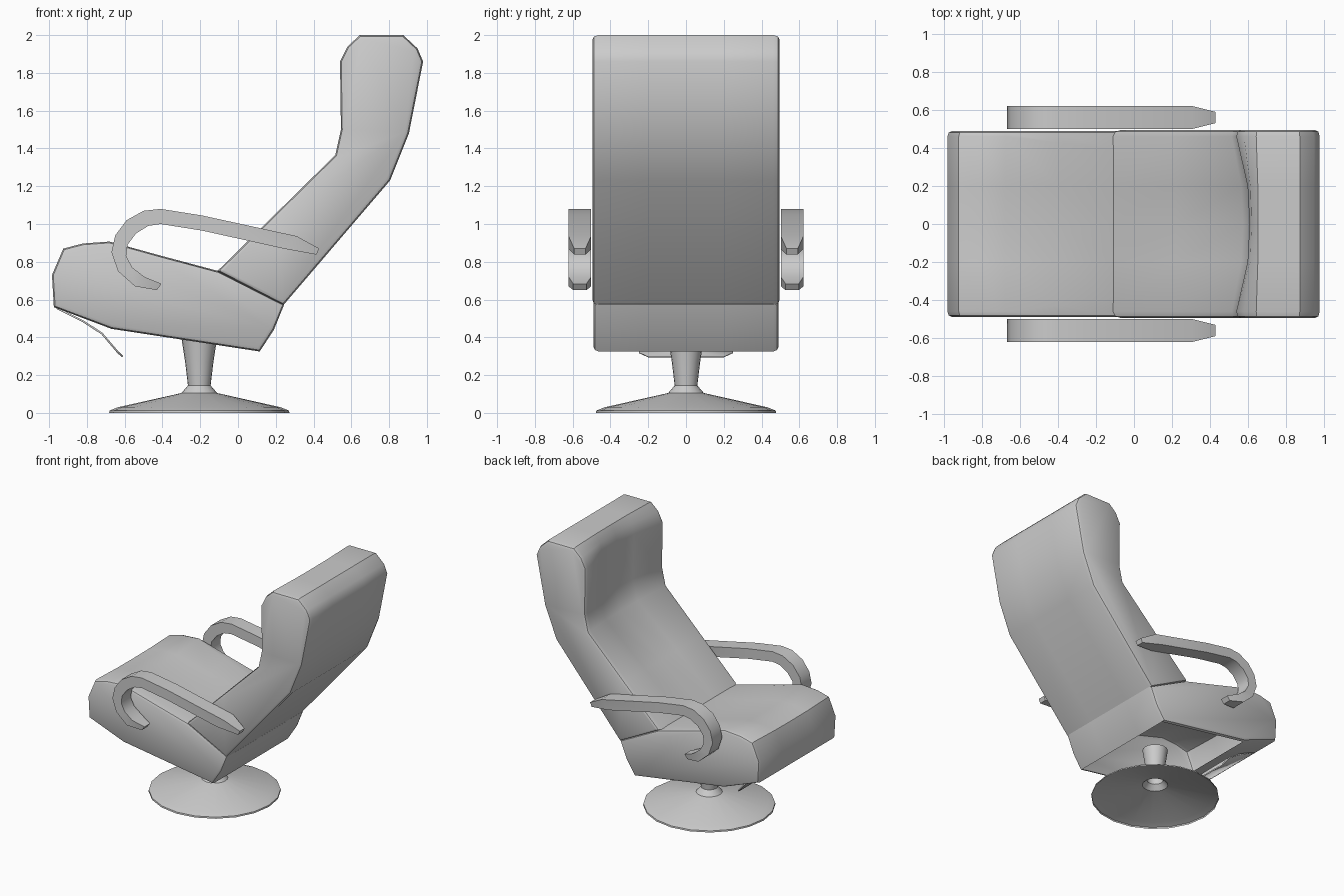
import bpy, bmesh, math
from mathutils import Vector

if "Cube" in bpy.data.objects:
    bpy.data.objects.remove(bpy.data.objects["Cube"])


def finish(name, bm, angle=40, solid=True):
    bmesh.ops.remove_doubles(bm, verts=bm.verts, dist=1e-5)
    if solid:
        bmesh.ops.recalc_face_normals(bm, faces=bm.faces)
    me = bpy.data.meshes.new(name)
    bm.to_mesh(me)
    bm.free()
    me.shade_smooth()
    me.set_sharp_from_angle(angle=math.radians(angle))
    ob = bpy.data.objects.new(name, me)
    bpy.context.collection.objects.link(ob)
    return ob


def inset(pts, d):
    """Move a clockwise or counter-clockwise x/z outline inwards by d."""
    n = len(pts)
    area = sum(pts[i][0] * pts[(i + 1) % n][1] - pts[(i + 1) % n][0] * pts[i][1] for i in range(n))
    s = 1 if area > 0 else -1
    out = []
    for i in range(n):
        p, a, b = (Vector(pts[j % n][:2]) for j in (i, i - 1, i + 1))
        e1, e2 = (p - a).normalized(), (b - p).normalized()
        n1, n2 = Vector((-e1.y, e1.x)) * s, Vector((-e2.y, e2.x)) * s
        m = (n1 + n2) / max(1 + n1.dot(n2), 0.5)
        out.append(p + m * d)
    return out


def cushion(name, pts, half, open_edge=None):
    """Outline points: x, z, seam y, centre dip x, centre dip z."""
    bm = bmesh.new()
    n = len(pts)
    # columns: y (None = seam y), outline inset, dip amount
    side = [(half, .022, 0), (half - .008, .007, 0), (None, 0, 0), (.2, 0, .85)]
    cols = [(c, 1) for c in side] + [((0, 0, 1), 1)] + [(c, -1) for c in reversed(side)]
    loops = []
    for (y, d, dip), sg in cols:
        o = inset(pts, d)
        loops.append([bm.verts.new((o[i].x + p[3] * dip, sg * (p[2] if y is None else y), o[i].y + p[4] * dip))
                      for i, p in enumerate(pts)])
    for k, (a, b) in enumerate(zip(loops, loops[1:])):
        for i in range(n):
            if i == open_edge and 2 <= k <= 5:
                continue
            j = (i + 1) % n
            bm.faces.new((a[i], a[j], b[j], b[i]))
    bm.faces.new(loops[0])
    bm.faces.new(loops[-1])
    return finish(name, bm)


E = .462
# seat: padded shell, open underneath
cushion("seat", [
    (-.975, .56, E, 0, 0), (-.985, .73, E, 0, 0), (-.925, .87, E, 0, -.01), (-.82, .897, E, 0, -.02),
    (-.68, .907, E, 0, -.03), (-.40, .83, .43, 0, -.025), (-.10, .75, .39, 0, 0), (.245, .575, E, 0, 0),
    (.19, .44, E, 0, 0), (.115, .325, E, 0, 0), (-.67, .445, E, 0, 0)], .49, open_edge=9)

# backrest with hollowed headrest
cushion("backrest", [
    (-.11, .75, E, 0, 0), (.24, .57, E, 0, 0), (.805, 1.23, E, 0, 0), (.905, 1.48, E, 0, 0),
    (.98, 1.86, E, 0, 0), (.95, 1.93, E, 0, 0), (.875, 2.0, E, 0, 0), (.645, 2.0, E, .01, 0),
    (.58, 1.94, E, .04, 0), (.54, 1.86, E, .07, 0), (.545, 1.5, E, .075, 0),
    (.515, 1.365, E, .06, -.03), (.20, 1.055, E, .02, -.02)], .495)

# armrests: outer x/z, inner x/z, half width
ARM = [(.43, .87, .415, .838, .03), (.31, .936, .25, .868, .06), (-.19, 1.045, -.19, .965, .06),
       (-.41, 1.08, -.41, 1.0, .06), (-.50, 1.07, -.475, .99, .06), (-.59, 1.02, -.54, .95, .06),
       (-.65, .94, -.585, .89, .06), (-.67, .85, -.592, .83, .06), (-.635, .75, -.56, .77, .06),
       (-.545, .67, -.495, .72, .06), (-.43, .65, -.405, .683, .035)]
for label, sg in (("left", -1), ("right", 1)):
    bm = bmesh.new()
    rings = []
    for ox, oz, ix, iz, w in ARM:
        c = sg * .562
        rings.append([bm.verts.new(v) for v in
                      ((ox, c - w, oz), (ox, c + w, oz), (ix, c + w, iz), (ix, c - w, iz))])
    for a, b in zip(rings, rings[1:]):
        for i in range(4):
            j = (i + 1) % 4
            bm.faces.new((a[i], a[j], b[j], b[i]))
    bm.faces.new(rings[0])
    bm.faces.new(rings[-1])
    finish("armrest_" + label, bm, 35)

# swivel base: hollow dish and flared stem
bm = bmesh.new()
N = 20
prof = [(.477, 0), (.475, .012), (.43, .03), (.095, .105), (.06, .145), (.075, .27), (.095, .40)]
rings = [[bm.verts.new((-.205 + r * math.cos(2 * math.pi * i / N), r * math.sin(2 * math.pi * i / N), z))
          for i in range(N)] for r, z in prof]
for a, b in zip(rings, rings[1:]):
    for i in range(N):
        j = (i + 1) % N
        bm.faces.new((a[i], a[j], b[j], b[i]))
bm.faces.new(rings[-1])
finish("swivel_base", bm, 35, solid=False)

# folded footrest flap under the seat front
bm = bmesh.new()
flap = [(-.96, .555, .25), (-.82, .485, .25), (-.72, .42, .25), (-.635, .32, .25), (-.61, .298, .20)]
rows = [[bm.verts.new((x, s * w, z)) for s in (-1, 1)] for x, z, w in flap]
for a, b in zip(rows, rows[1:]):
    bm.faces.new((a[0], a[1], b[1], b[0]))
ob = finish("footrest_flap", bm)
mod = ob.modifiers.new("thickness", 'SOLIDIFY')
mod.thickness = .01
mod.offset = 0
